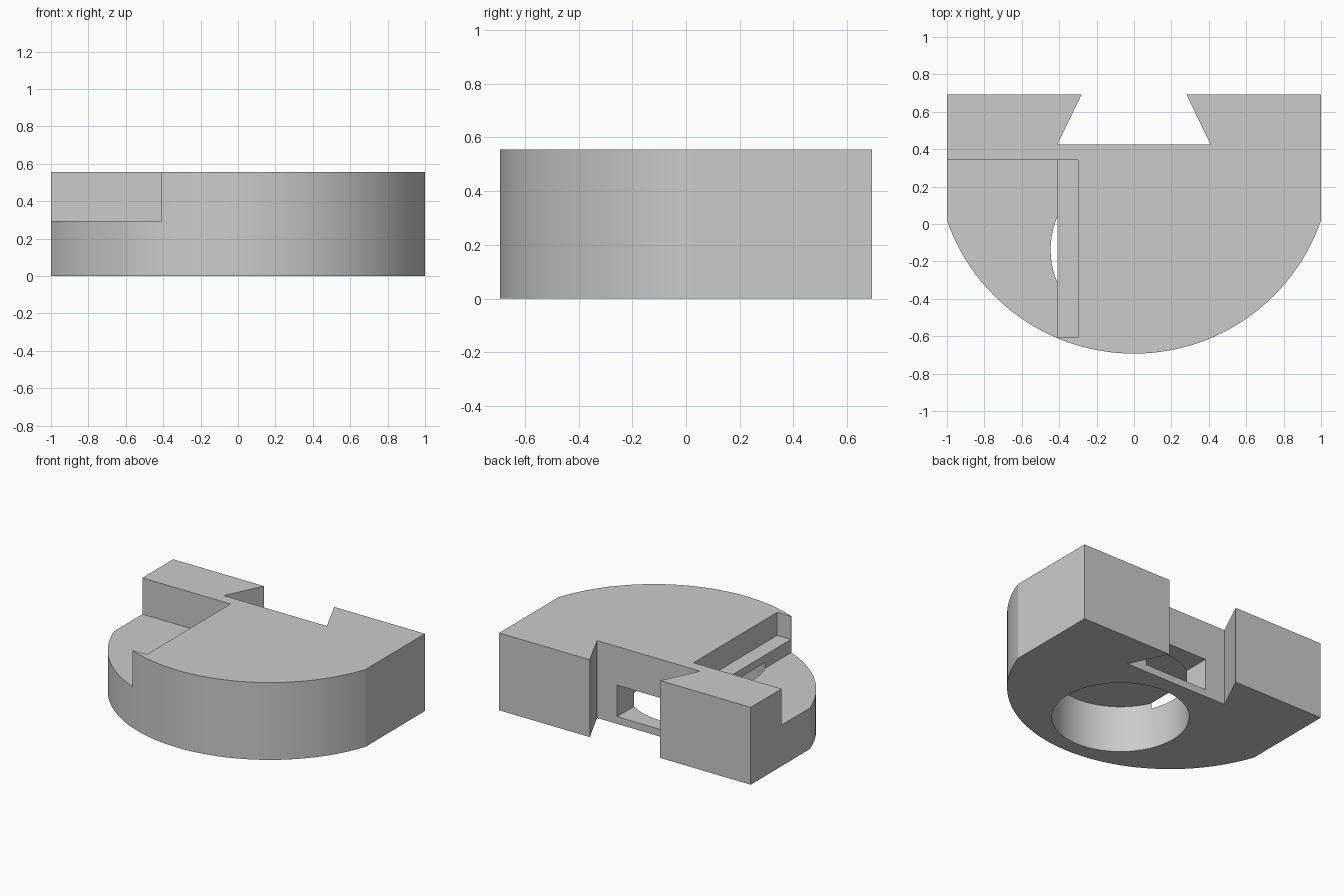
import bpy
import bmesh
from math import radians, sin, cos, atan2, sqrt

cube = bpy.data.objects.get("Cube")
if cube:
    bpy.data.objects.remove(cube, do_unlink=True)

HEIGHT = 0.556
BACK = 0.693        # back and front limits in y
SHOULDER = 0.02     # where the straight sides meet the front arc
STEP_Z, GROOVE_Z, BORE_Z = 0.295, 0.39, 0.335

grey = bpy.data.materials.new("plain grey")
grey.use_nodes = True
colour = (0.6, 0.6, 0.6, 1)
grey.diffuse_color = colour
grey.node_tree.nodes["Principled BSDF"].inputs["Base Color"].default_value = colour


def prism(name, outline, z0, z1):
    """Extrude a counter-clockwise plan outline from z0 to z1."""
    bm = bmesh.new()
    face = bm.faces.new([bm.verts.new((x, y, z0)) for x, y in outline])
    top = bmesh.ops.extrude_face_region(bm, geom=[face])["geom"]
    verts = [v for v in top if isinstance(v, bmesh.types.BMVert)]
    bmesh.ops.translate(bm, verts=verts, vec=(0, 0, z1 - z0))
    bmesh.ops.recalc_face_normals(bm, faces=bm.faces)
    mesh = bpy.data.meshes.new(name)
    bm.to_mesh(mesh)
    bm.free()
    mesh.materials.append(grey)
    obj = bpy.data.objects.new(name, mesh)
    bpy.context.collection.objects.link(obj)
    return obj


def arc(cx, cy, r, start, end, steps):
    angles = [start + (end - start) * i / steps for i in range(steps + 1)]
    return [(cx + r * cos(a), cy + r * sin(a)) for a in angles]


def rect(x0, x1, y0, y1):
    return [(x0, y0), (x1, y0), (x1, y1), (x0, y1)]


def cut(target, cutter):
    """Subtract the cutter, apply the result and discard the cutter."""
    cutter.hide_render = True
    mod = target.modifiers.new(cutter.name, 'BOOLEAN')
    mod.operation = 'DIFFERENCE'
    mod.solver = 'EXACT'
    mod.object = cutter
    bpy.context.view_layer.objects.active = target
    bpy.ops.object.modifier_apply(modifier=mod.name)
    bpy.data.objects.remove(cutter, do_unlink=True)


# Body: straight sides, curved front and a dovetail notch in the back
sagitta = SHOULDER + BACK
radius = (1 + sagitta ** 2) / (2 * sagitta)
centre_y = radius - BACK
half = atan2(1, sqrt(radius ** 2 - 1))
front = arc(0, centre_y, radius, radians(-90) - half, radians(-90) + half, 56)
dovetail = [(0.28, BACK), (0.41, 0.424), (-0.41, 0.424), (-0.28, BACK)]
body = prism("clamp_body", front + [(1, BACK)] + dovetail + [(-1, BACK)], 0, HEIGHT)

# Lowered corner step
cut(body, prism("corner_step", rect(-1.2, -0.41, -1, 0.343), STEP_Z, 1))

# Shallow groove beside the step, closed at both ends
cut(body, prism("side_groove", rect(-0.6, -0.30, -0.606, 0.343), GROOVE_Z, 1))

# Blind round bore from below, breaking into the step
circle = arc(0, -0.137, 0.446, 0, radians(360), 72)[:-1]
cut(body, prism("round_bore", circle, -0.2, BORE_Z))

# Rectangular window from the dovetail wall into the bore
cut(body, prism("back_window", rect(-0.25, 0.25, -0.1, 0.5), 0.052, 0.278))

bpy.ops.object.select_all(action='DESELECT')
body.select_set(True)
bpy.context.view_layer.objects.active = body
bpy.ops.object.shade_smooth_by_angle(angle=radians(15))
